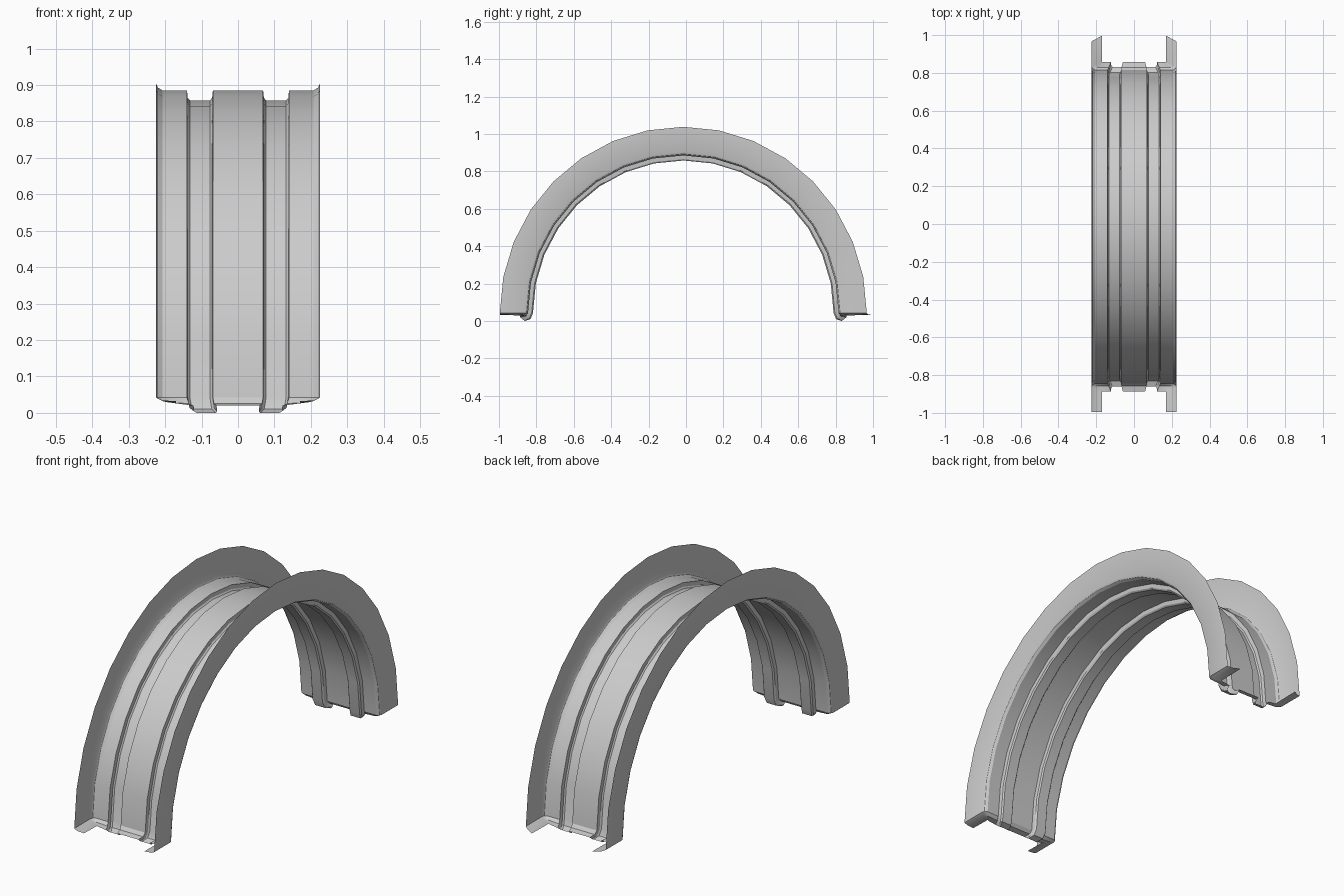
import bpy, bmesh
from math import sin, cos, pi

if "Cube" in bpy.data.objects:
    bpy.data.objects.remove(bpy.data.objects["Cube"])

SEGS = 16            # facets along the half circle
CY, CZ = -0.0145, 0.042
SY = 0.985           # slight narrowing of the arch in y

# half cross-section, flange rim to centre: x, radius, lip shift (dx, dr, dz)
HALF = [
    (0.225, 0.996, -0.055, 0.000, -0.010),
    (0.225, 0.862, -0.055, 0.025, -0.012),
    (0.220, 0.851, -0.050, 0.035, -0.014),
    (0.207, 0.843, -0.045, 0.042, -0.017),
    (0.140, 0.843, -0.018, 0.042, -0.022),
    (0.138, 0.823, -0.018, 0.042, -0.038),
    (0.132, 0.816, -0.018, 0.042, -0.042),
    (0.077, 0.816, -0.016, 0.042, -0.042),
    (0.071, 0.823, -0.014, 0.042, -0.038),
    (0.069, 0.843, -0.010, 0.042, -0.022),
]
PROFILE = HALF + [(-x, r, -dx, dr, dz) for x, r, dx, dr, dz in reversed(HALF)]


def arc_row(bm, a):
    return [bm.verts.new((x, CY + SY * r * sin(a), CZ + r * cos(a)))
            for x, r, *_ in PROFILE]


def lip_row(bm, side, out, down):
    """Row of the folded edge at one foot of the arch."""
    row = []
    for x, r, dx, dr, dz in PROFILE:
        flare = 0.03 if side > 0 and r > 0.9 else 0.0
        y = CY + side * (SY * r + (dr + flare) * out)
        row.append(bm.verts.new((x + dx * out, y, CZ + dz * down)))
    return row


# grooved channel with side flanges, swept over a half circle, feet folded in
bm = bmesh.new()
rows = [lip_row(bm, -1, 1.0, 1.0), lip_row(bm, -1, 0.3, 0.75)]
rows += [arc_row(bm, -pi / 2 + pi * i / SEGS) for i in range(SEGS + 1)]
rows += [lip_row(bm, 1, 0.3, 0.75), lip_row(bm, 1, 1.0, 1.0)]
for a, b in zip(rows, rows[1:]):
    for i in range(len(PROFILE) - 1):
        bm.faces.new((a[i], a[i + 1], b[i + 1], b[i]))
bmesh.ops.recalc_face_normals(bm, faces=bm.faces)
# make the channel floor face outwards
bm.normal_update()
top = max((f for f in bm.faces if abs(f.calc_center_median().x) < 0.01),
          key=lambda f: f.calc_center_median().z)
if top.normal.z < 0:
    bmesh.ops.reverse_faces(bm, faces=bm.faces)

mesh = bpy.data.meshes.new("arched_channel")
bm.to_mesh(mesh)
bm.free()
obj = bpy.data.objects.new("arched_channel", mesh)
bpy.context.collection.objects.link(obj)
bpy.context.view_layer.objects.active = obj
obj.select_set(True)
bpy.ops.object.shade_smooth_by_angle(angle=pi / 6)
